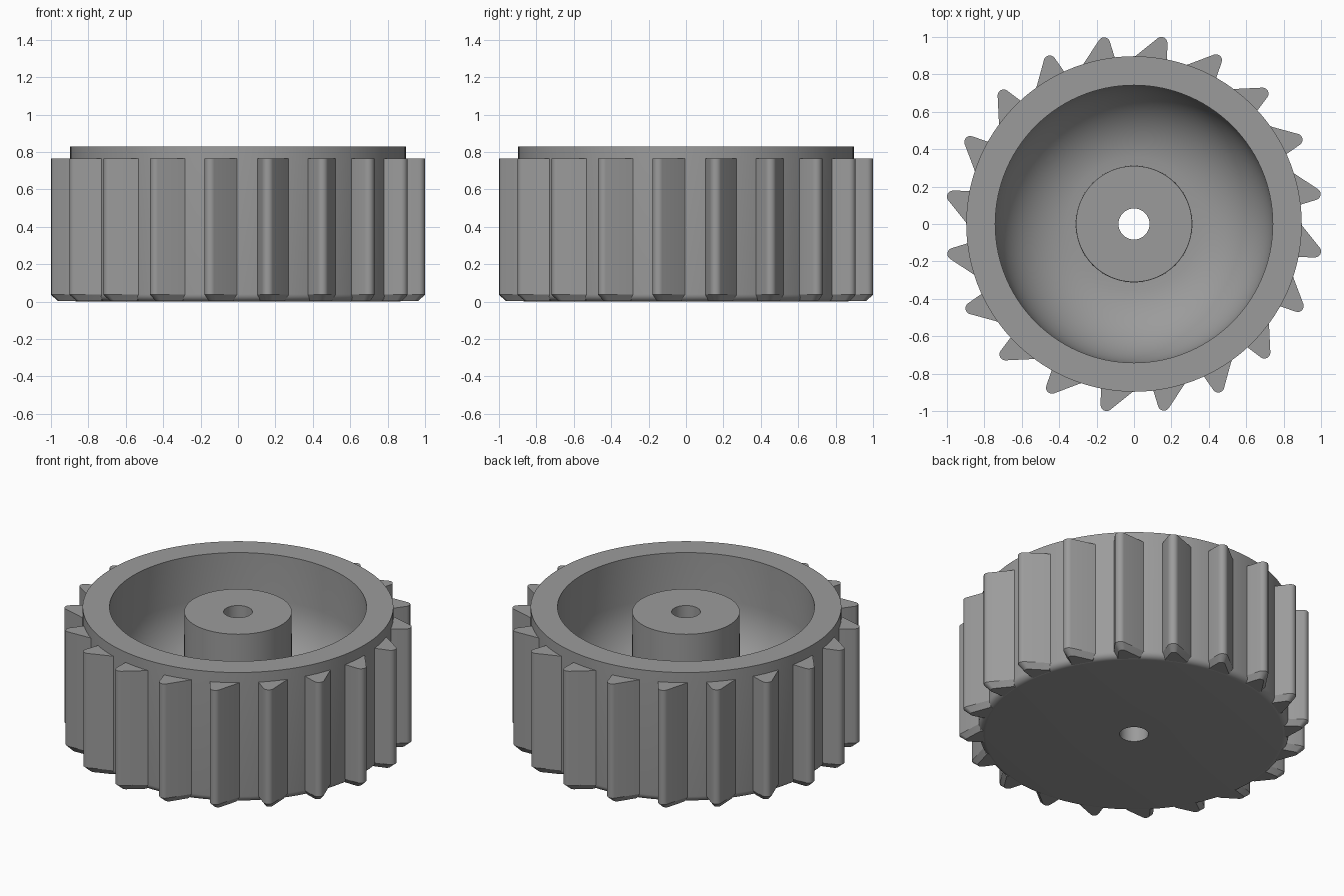
import bpy, bmesh, math
from math import sin, cos, radians, pi

if "Cube" in bpy.data.objects:
    bpy.data.objects.remove(bpy.data.objects["Cube"])

grey = bpy.data.materials.new("mid_grey")
grey.diffuse_color = (0.33, 0.33, 0.33, 1)
grey.use_nodes = True
grey.node_tree.nodes["Principled BSDF"].inputs["Base Color"].default_value = grey.diffuse_color


def finish(bm, name, angle):
    bmesh.ops.recalc_face_normals(bm, faces=bm.faces)
    mesh = bpy.data.meshes.new(name)
    bm.to_mesh(mesh)
    bm.free()
    mesh.materials.append(grey)
    ob = bpy.data.objects.new(name, mesh)
    bpy.context.collection.objects.link(ob)
    bpy.context.view_layer.objects.active = ob
    ob.select_set(True)
    bpy.ops.object.shade_smooth_by_angle(angle=radians(angle))
    ob.select_set(False)


def arc(cx, cz, r, a0, a1, n):
    return [(cx + r * cos(radians(a0 + (a1 - a0) * i / n)),
             cz + r * sin(radians(a0 + (a1 - a0) * i / n))) for i in range(n + 1)]


# Wheel body: closed profile (radius, height) with rounded foot, hollow bowl and bored hub
profile = [(0.083, 0)]
profile += arc(0.857, 0.04, 0.04, -90, 0, 6)
profile += [(0.897, 0.83), (0.742, 0.83)]
profile += arc(0.312, 0.54, 0.43, 0, -90, 14)
profile += [(0.31, 0.80), (0.083, 0.80)]
SEG = 120
bm = bmesh.new()
rings = [[bm.verts.new((r * cos(2 * pi * s / SEG), r * sin(2 * pi * s / SEG), z))
          for r, z in profile] for s in range(SEG)]
n = len(profile)
for s in range(SEG):
    a, b = rings[s], rings[(s + 1) % SEG]
    for i in range(n):
        j = (i + 1) % n
        bm.faces.new((a[i], b[i], b[j], a[j]))
finish(bm, "wheel_body", 30)

# Tread tooth outline: (tangential, radial), slanted on one side, steep on the other
TEETH, TIP_R = 20, 0.979
outline = [(-0.045, 0.83), (-0.045, 0.885)]
outline += [(x, y) for x, y in arc(0, TIP_R, 0.032, 172, 45, 8)]
outline += [(0.133, 0.882), (0.125, 0.83)]
centre = (0.035, 0.87)
foot = [(centre[0] + (x - centre[0]) * 0.72, centre[1] + (y - centre[1]) * 0.72)
        for x, y in outline]

# Tread teeth: prisms tapering at the foot
bm = bmesh.new()
for k in range(TEETH):
    ang = radians(-8.6 + 360 / TEETH * k)
    loops = []
    for shape, z in ((foot, 0.002), (outline, 0.037), (outline, 0.765)):
        loops.append([bm.verts.new((y * cos(ang) - x * sin(ang),
                                    y * sin(ang) + x * cos(ang), z)) for x, y in shape])
    m = len(outline)
    for lo, hi in zip(loops, loops[1:]):
        for i in range(m):
            j = (i + 1) % m
            bm.faces.new((lo[i], lo[j], hi[j], hi[i]))
    bm.faces.new(loops[0])
    bm.faces.new(loops[-1])
finish(bm, "tread_teeth", 28)
